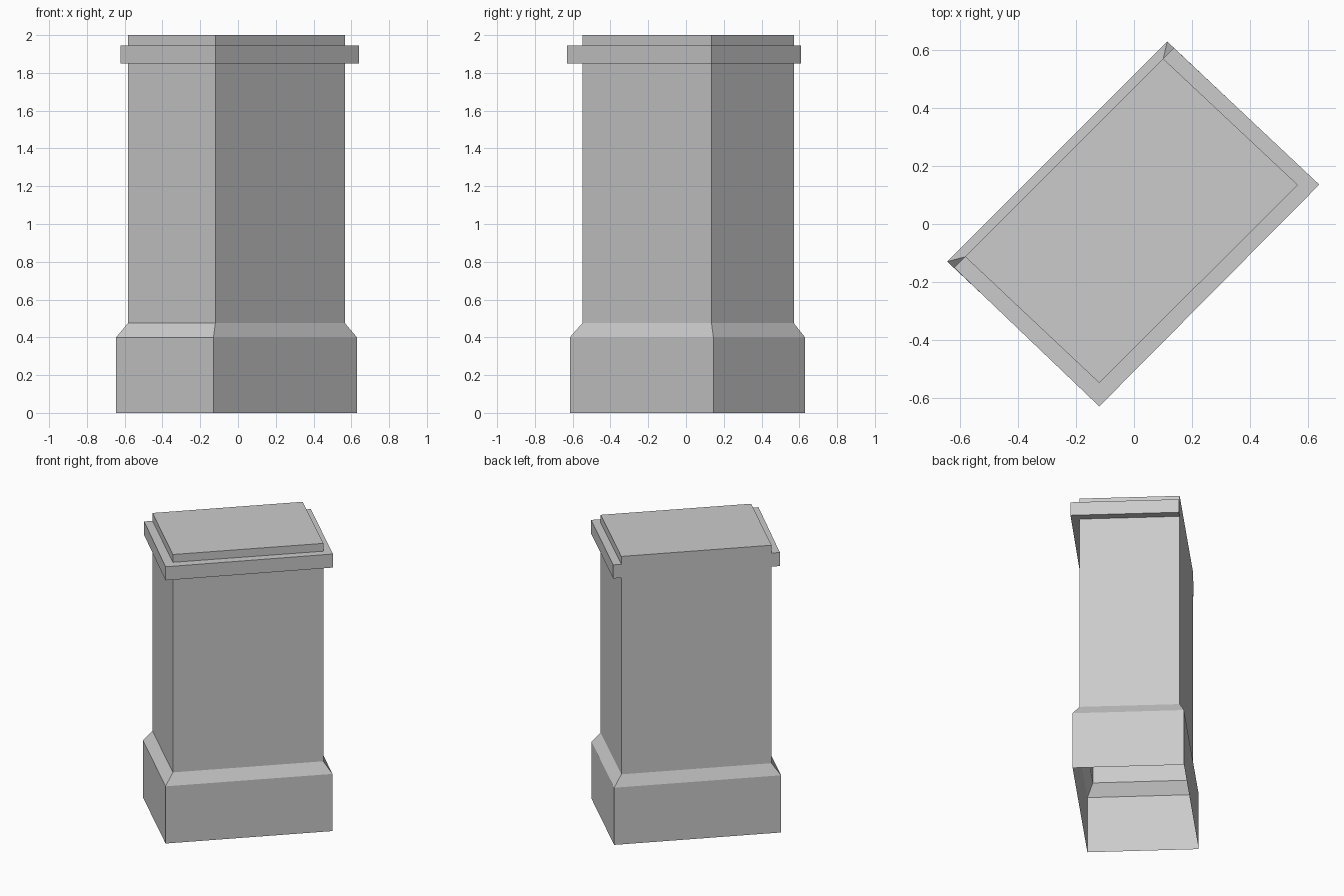
import bpy, bmesh

if "Cube" in bpy.data.objects:
    bpy.data.objects.remove(bpy.data.objects["Cube"])

# Cross-sections, corners in order: left, front, right, back
BASE = [(-0.645, -0.13), (-0.13, -0.615), (0.63, 0.145), (0.115, 0.63)]
SHAFT = [(-0.583, -0.113), (-0.12, -0.549), (0.566, 0.135), (0.101, 0.571)]
# Cap overhangs three sides and is flush with the shaft on the back left
CAP = [(-0.621, -0.151), (-0.12, -0.63), (0.64, 0.136), (0.138, 0.608)]


def loft(name, sections):
    """Skin a stack of (corners, height) rings; closed top, open bottom."""
    bm = bmesh.new()
    rings = [[bm.verts.new((x, y, z)) for x, y in pts] for pts, z in sections]
    for a, b in zip(rings, rings[1:]):
        for i in range(4):
            j = (i + 1) % 4
            bm.faces.new((a[i], a[j], b[j], b[i]))
    bm.faces.new(rings[-1])
    # drop the zero-width ledges on the flush side
    bm.normal_update()
    slivers = [f for f in bm.faces if f.calc_area() < 0.002]
    bmesh.ops.delete(bm, geom=slivers, context='FACES_ONLY')
    mesh = bpy.data.meshes.new(name)
    bm.to_mesh(mesh)
    bm.free()
    obj = bpy.data.objects.new(name, mesh)
    bpy.context.collection.objects.link(obj)
    return obj


# Plinth, chamfer, shaft, cap band and raised top
loft("pillar", [
    (BASE, 0.0), (BASE, 0.4),
    (SHAFT, 0.475), (SHAFT, 1.85),
    (CAP, 1.85), (CAP, 1.945),
    (SHAFT, 1.945), (SHAFT, 2.0),
])
